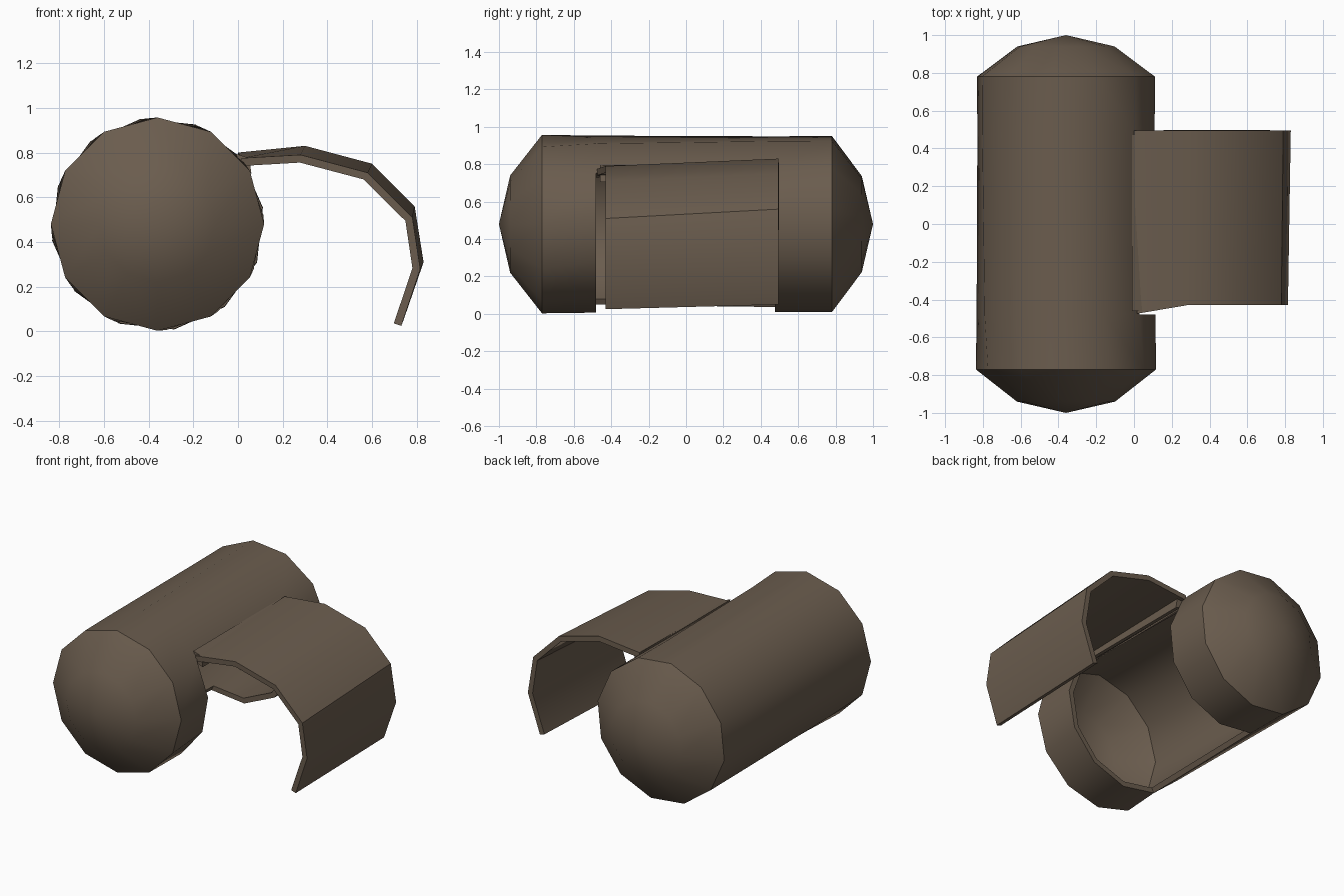
import bpy, bmesh, math

if "Cube" in bpy.data.objects:
    bpy.data.objects.remove(bpy.data.objects["Cube"])

brown = bpy.data.materials.new("dark_brown")
brown.diffuse_color = (0.145, 0.108, 0.076, 1)
brown.use_nodes = True
brown.node_tree.nodes["Principled BSDF"].inputs["Base Color"].default_value = brown.diffuse_color


def finish(bm, name, thickness):
    # Turn a surface into a thin-walled object with smooth curved faces
    mesh = bpy.data.meshes.new(name)
    bm.to_mesh(mesh)
    bm.free()
    mesh.materials.append(brown)
    ob = bpy.data.objects.new(name, mesh)
    bpy.context.collection.objects.link(ob)
    mod = ob.modifiers.new("wall", "SOLIDIFY")
    mod.thickness = thickness
    mod.offset = -1
    bpy.ops.object.select_all(action="DESELECT")
    ob.select_set(True)
    bpy.context.view_layer.objects.active = ob
    bpy.ops.object.modifier_apply(modifier="wall")
    bpy.ops.object.shade_smooth_by_angle(angle=math.radians(35))
    return ob


# Capsule shell: 12 sides, slight twist, domed ends, open on the lower right
CX, CZ, N = -0.36, 0.48, 12
rings = [(-0.94, 0.26, 0), (-0.77, 0.477, 0), (-0.48, 0.475, 5),
         (0.475, 0.475, 9), (0.78, 0.477, 9), (0.94, 0.26, 9)]
bm = bmesh.new()
loops = []
for y, r, twist in rings:
    loop = []
    for k in range(N):
        a = math.radians(30 * k + twist)
        loop.append(bm.verts.new((CX + r * math.cos(a), y, CZ + r * math.sin(a))))
    loops.append(loop)
for i in range(len(loops) - 1):
    for k in range(N):
        if i == 2 and (k == 0 or k >= 8):  # the doorway
            continue
        n = (k + 1) % N
        bm.faces.new((loops[i][k], loops[i][n], loops[i + 1][n], loops[i + 1][k]))
front = bm.verts.new((CX, -1, CZ))
back = bm.verts.new((CX, 1, CZ))
for k in range(N):
    n = (k + 1) % N
    bm.faces.new((front, loops[0][n], loops[0][k]))
    bm.faces.new((back, loops[-1][k], loops[-1][n]))
bm.normal_update()
# Make sure the outside faces outward
f = min(bm.faces, key=lambda q: q.calc_center_median().x)
if f.normal.x > 0:
    bmesh.ops.reverse_faces(bm, faces=bm.faces[:])
bmesh.ops.recalc_face_normals(bm, faces=[])
# Unify the winding of the dome tips with the tube
for q in bm.faces:
    c = q.calc_center_median()
    q.normal_update()
    radial = (c.x - CX) * q.normal.x + (c.z - CZ) * q.normal.z + 0.5 * c.y * q.normal.y
    if len(q.verts) == 3 and radial < 0:
        q.normal_flip()
finish(bm, "capsule_shell", 0.035)

# Open door: curved panel swung up from the upper edge of the doorway
front_arc = [(0.015, 0.775), (0.28, 0.79), (0.58, 0.71), (0.78, 0.51), (0.815, 0.28), (0.73, 0.025)]
back_arc = [(0.0, 0.80), (0.30, 0.83), (0.60, 0.75), (0.79, 0.56), (0.83, 0.31), (0.74, 0.05)]
bm = bmesh.new()
fv = [bm.verts.new((x, -0.475 if i == 0 else -0.43, z)) for i, (x, z) in enumerate(front_arc)]
bv = [bm.verts.new((x, 0.495, z)) for x, z in back_arc]
for i in range(5):
    bm.faces.new((fv[i], fv[i + 1], bv[i + 1], bv[i]))
bm.normal_update()
finish(bm, "open_door", 0.035)

# Hinge strip joining the door root to the doorway edge
bm = bmesh.new()
strip = [(-0.01, 0.795), (0.05, 0.775), (0.06, 0.705), (0.02, 0.72)]
ends = [[bm.verts.new((x, y, z)) for x, z in strip] for y in (-0.46, 0.47)]
for i in range(4):
    n = (i + 1) % 4
    bm.faces.new((ends[0][i], ends[0][n], ends[1][n], ends[1][i]))
bm.faces.new(ends[0])
bm.faces.new(ends[1])
bmesh.ops.recalc_face_normals(bm, faces=bm.faces[:])
mesh = bpy.data.meshes.new("hinge_strip")
bm.to_mesh(mesh)
bm.free()
mesh.materials.append(brown)
bpy.context.collection.objects.link(bpy.data.objects.new("hinge_strip", mesh))
